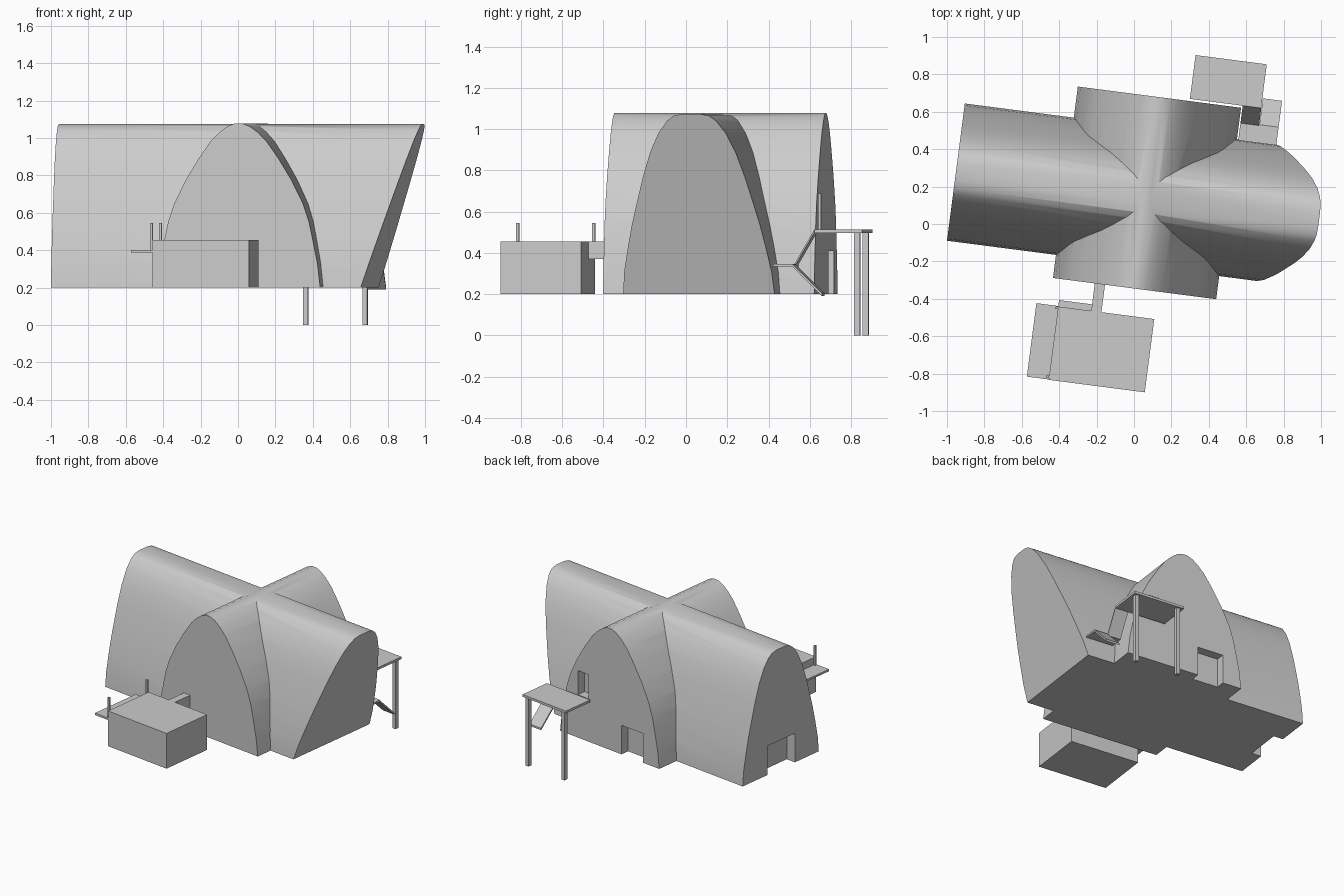
import bpy, bmesh, math

if "Cube" in bpy.data.objects:
    bpy.data.objects.remove(bpy.data.objects["Cube"])

TURN = math.radians(-7.4)   # whole building is turned about z


def make(name, verts, faces):
    me = bpy.data.meshes.new(name)
    me.from_pydata(verts, [], faces)
    bm = bmesh.new()
    bm.from_mesh(me)
    bmesh.ops.recalc_face_normals(bm, faces=bm.faces)
    bm.to_mesh(me)
    bm.free()
    ob = bpy.data.objects.new(name, me)
    bpy.context.collection.objects.link(ob)
    ob.rotation_euler.z = TURN
    return ob


def loft(name, a, b):
    """Solid between two matching closed loops."""
    n = len(a)
    faces = [(i, (i + 1) % n, (i + 1) % n + n, i + n) for i in range(n)]
    faces += [tuple(range(n)), tuple(range(n, 2 * n))]
    return make(name, a + b, faces)


def box(name, x, y, z):
    ring = [(x[0], y[0]), (x[1], y[0]), (x[1], y[1]), (x[0], y[1])]
    return loft(name, [(p, q, z[0]) for p, q in ring], [(p, q, z[1]) for p, q in ring])


def ramp(name, x, start, end, t=0.014):
    """Sloped slab running along y between two (y, z) top points."""
    side = [start, end, (end[0], end[1] - t), (start[0], start[1] - t)]
    return loft(name, [(x[0], *p) for p in side], [(x[1], *p) for p in side])


def arch(half):
    return half + [(-w, z) for w, z in reversed(half)]


def boolean(target, tool, op):
    m = target.modifiers.new(op, 'BOOLEAN')
    m.operation, m.object, m.solver = op, tool, 'EXACT'
    bpy.context.view_layer.objects.active = target
    bpy.ops.object.modifier_apply(modifier=m.name)
    bpy.data.objects.remove(tool)


# Two crossing vaults; the long one has an end leaning outwards
long_arch = arch([(.37, .2), (.36, .31), (.335, .437), (.312, .54), (.285, .64), (.25, .765),
                  (.21, .885), (.165, .98), (.12, 1.04), (.085, 1.065), (.04, 1.074)])
cross_arch = arch([(.44, .2), (.425, .33), (.4, .455), (.38, .55), (.348, .647), (.285, .775),
                   (.215, .89), (.15, .983), (.1, 1.033), (.06, 1.062), (.02, 1.078)])
hull = loft("vaulted_hall",
            [(-.98, .1525 + w, z) for w, z in long_arch],
            [(.69 + .33 * (z - .2), .1525 + w, z) for w, z in long_arch])
cross = loft("cross_vault",
             [(.0475 + w, -.342, z) for w, z in cross_arch],
             [(.0475 + w, .69, z) for w, z in cross_arch])
boolean(hull, cross, 'UNION')

# Recessed doors and window
for x, y, z in [((-.25, -.057), (.625, .8), (.1, .41)),
                ((.235, .33), (.625, .8), (.51, .685)),
                ((-1.1, -.908), (.015, .28), (.1, .41))]:
    boolean(hull, box("recess", x, y, z), 'DIFFERENCE')

bpy.ops.object.select_all(action='DESELECT')
hull.select_set(True)
bpy.context.view_layer.objects.active = hull
bpy.ops.object.shade_smooth_by_angle(angle=math.radians(40))

# Front annex with bridge, side landing and posts
box("front_annex", (-.345, .173), (-.885, -.49), (.2, .455))
box("annex_bridge", (-.167, -.112), (-.49, -.335), (.37, .455))
box("annex_landing", (-.463, -.345), (-.883, -.487), (.387, .402))
box("annex_ledge", (-.345, -.167), (-.49, -.455), (.387, .402))
for i, y in enumerate((-.868, -.497)):
    box(f"landing_post_{i + 1}", (-.36, -.346), (y - .007, y + .007), (.4, .545))

# Rear platform on two legs
box("rear_platform", (.21, .594), (.702, .938), (.497, .514))
for i, x in enumerate((.247, .567)):
    box(f"platform_leg_{i + 1}", (x - .013, x + .013), (.897, .925), (0, .5))

# Dog-leg stair beside the hall
ramp("upper_flight", (.495, .595), (.704, .512), (.608, .347))
box("stair_landing", (.495, .7), (.515, .613), (.334, .347))
ramp("lower_flight", (.597, .7), (.61, .347), (.755, .205))
